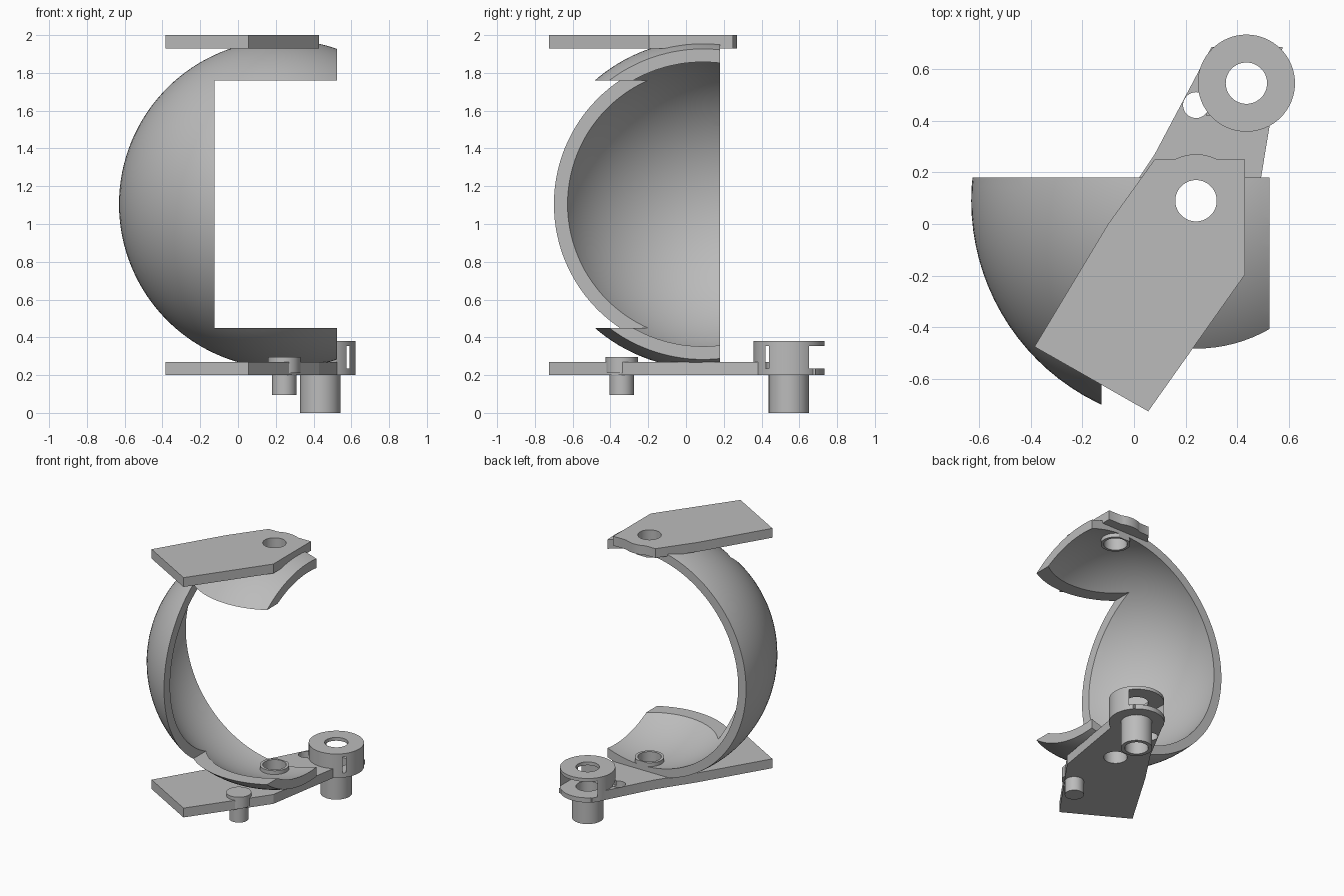
import bpy, bmesh, math

if "Cube" in bpy.data.objects:
    bpy.data.objects.remove(bpy.data.objects["Cube"])

grey = bpy.data.materials.new("plain grey")
grey.diffuse_color = (0.5, 0.5, 0.5, 1)
grey.use_nodes = True
grey.node_tree.nodes["Principled BSDF"].inputs["Base Color"].default_value = grey.diffuse_color

PIVOT = (0.24, 0.09)      # vertical axis through the shell and both plates
BOSS = (0.435, 0.545)     # axis of the slotted hinge boss
PEG = (0.245, -0.34)      # axis of the small peg
ZC = 1.105                # shell centre height


def make(name, bm):
    me = bpy.data.meshes.new(name)
    bmesh.ops.recalc_face_normals(bm, faces=bm.faces)
    bm.to_mesh(me)
    bm.free()
    me.materials.append(grey)
    ob = bpy.data.objects.new(name, me)
    bpy.context.collection.objects.link(ob)
    return ob


def prism(name, pts, z0, z1):
    bm = bmesh.new()
    face = bm.faces.new([bm.verts.new((x, y, z0)) for x, y in pts])
    ext = bmesh.ops.extrude_face_region(bm, geom=[face])
    top = [v for v in ext["geom"] if isinstance(v, bmesh.types.BMVert)]
    bmesh.ops.translate(bm, verts=top, vec=(0, 0, z1 - z0))
    return make(name, bm)


def box(name, x0, x1, y0, y1, z0, z1):
    return prism(name, [(x0, y0), (x1, y0), (x1, y1), (x0, y1)], z0, z1)


def disc(name, c, r, z0, z1, n=64):
    ring = [(c[0] + r * math.cos(math.tau * i / n), c[1] + r * math.sin(math.tau * i / n))
            for i in range(n)]
    return prism(name, ring, z0, z1)


def ball(name, r):
    bm = bmesh.new()
    bmesh.ops.create_uvsphere(bm, u_segments=96, v_segments=64, radius=r)
    bmesh.ops.translate(bm, verts=bm.verts, vec=(PIVOT[0], PIVOT[1], ZC))
    return make(name, bm)


def combine(ob, other, op):
    mod = ob.modifiers.new("combine", "BOOLEAN")
    mod.operation, mod.solver, mod.object = op, "EXACT", other
    bpy.context.view_layer.objects.active = ob
    bpy.ops.object.modifier_apply(modifier=mod.name)
    bpy.data.objects.remove(other)


def cut(ob, *others):
    for o in others:
        combine(ob, o, "DIFFERENCE")


def join(ob, *others):
    for o in others:
        combine(ob, o, "UNION")


# Hollow spherical shell, trimmed at the back, the right side and the open window
shell = ball("shell", 0.87)
cut(shell, ball("hollow", 0.805))
join(shell, disc("lower_collar", PIVOT, 0.10, 0.255, 0.335),
     disc("upper_collar", PIVOT, 0.10, 2 * ZC - 0.335, 2 * ZC - 0.255))
cut(shell,
    box("back_trim", -2, 2, 0.18, 2, -1, 3),
    box("side_trim", 0.525, 2, -2, 2, -1, 3),
    box("window", -0.125, 2, -2, 2, 0.45, 1.76),
    disc("pivot_bore", PIVOT, 0.08, -1, 3))

# Upper plate with a rounded bump around the pivot hole
left_side = [(0.055, -0.725), (-0.385, -0.475), (-0.10, 0.0)]
bump = [(PIVOT[0] + 0.18 * math.cos(math.radians(a)), PIVOT[1] + 0.18 * math.sin(math.radians(a)))
        for a in range(117, 62, -6)]
upper = prism("upper_plate", left_side + [(0.08, 0.25)] + bump
              + [(0.43, 0.25), (0.43, -0.195)], 1.93, 2.0)
cut(upper, disc("upper_bore", PIVOT, 0.08, 1, 3))

# Lower plate with hinge boss, hollow post and peg
lower = prism("lower_plate", left_side + [(0.08, 0.27), (0.30, 0.685), (0.575, 0.685),
              (0.43, -0.195)], 0.2, 0.27)
join(lower, disc("boss", BOSS, 0.188, 0.2, 0.38),
     disc("post", BOSS, 0.107, 0.0, 0.21),
     disc("peg_flange", PEG, 0.085, 0.21, 0.295),
     disc("peg", PEG, 0.065, 0.095, 0.22))
cut(lower,
    disc("boss_bore", BOSS, 0.08, -1, 1),
    disc("lower_bore", PIVOT, 0.08, -1, 1),
    disc("small_hole", (0.24, 0.46), 0.05, -1, 0.28),
    box("boss_slot", BOSS[0] - 0.155, BOSS[0] + 0.155, 0.42, 1, 0.235, 0.355))

# Smooth the curved surfaces and keep the edges sharp
for ob in (shell, upper, lower):
    bpy.ops.object.select_all(action="DESELECT")
    ob.select_set(True)
    bpy.context.view_layer.objects.active = ob
    bpy.ops.object.shade_smooth_by_angle(angle=math.radians(25))
